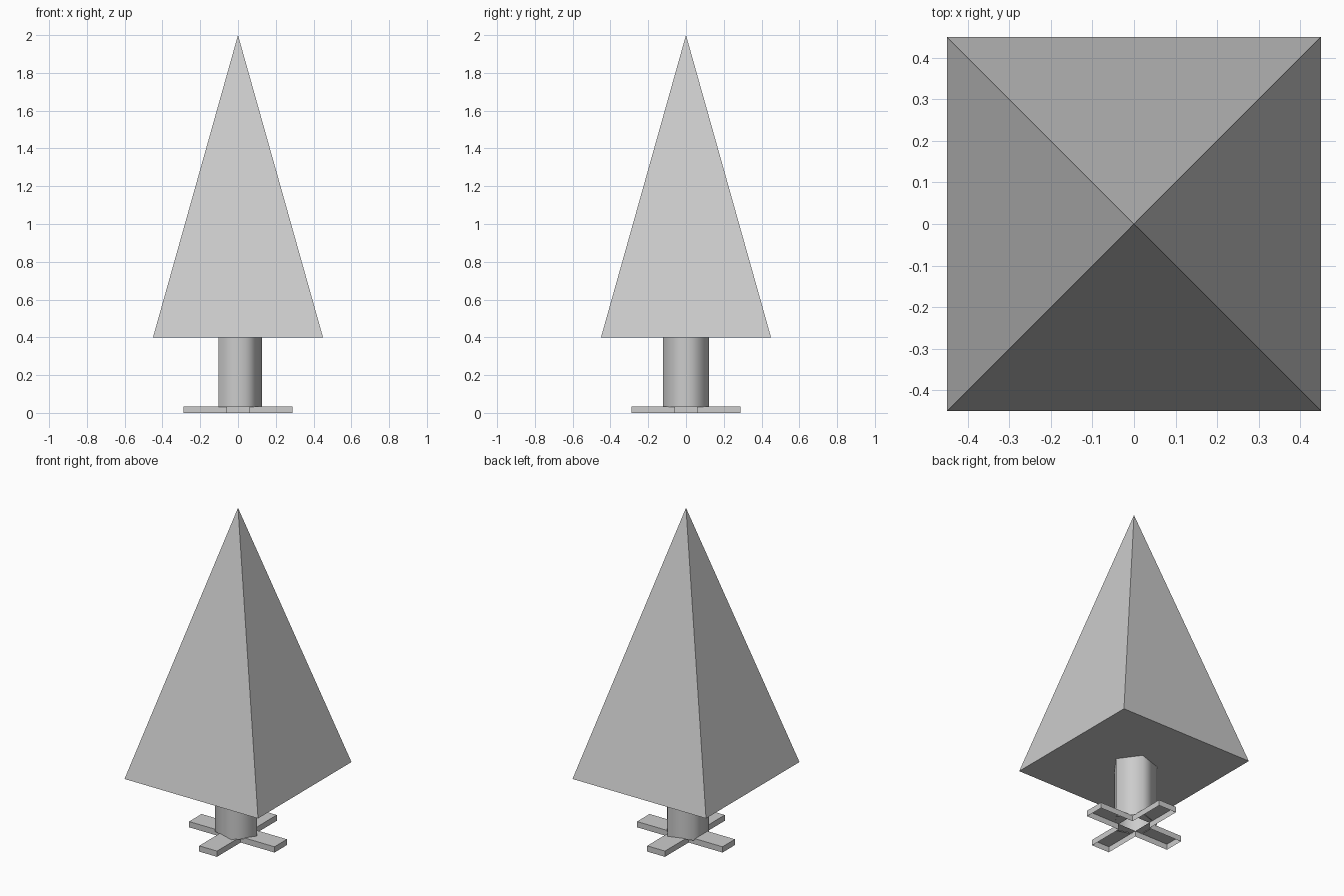
import bpy
import bmesh
from math import pi
from mathutils import Matrix, Vector

default = bpy.data.objects.get("Cube")
if default:
    bpy.data.objects.remove(default, do_unlink=True)

GREY = (0.604, 0.604, 0.604, 1.0)
mat = bpy.data.materials.new("light grey")
mat.use_nodes = True
mat.diffuse_color = GREY
mat.node_tree.nodes["Principled BSDF"].inputs["Base Color"].default_value = GREY


def add_object(name, bm, smooth=False):
    """Turn a bmesh into a named object with the grey material."""
    for face in bm.faces:
        face.smooth = smooth
    mesh = bpy.data.meshes.new(name)
    bm.to_mesh(mesh)
    bm.free()
    mesh.materials.append(mat)
    obj = bpy.data.objects.new(name, mesh)
    bpy.context.collection.objects.link(obj)
    return obj


def cone(name, sides, r1, r2, z0, z1, capped, turn=0.0, smooth=False):
    """Upright cone or tube between two heights."""
    bm = bmesh.new()
    place = Matrix.Translation((0, 0, (z0 + z1) / 2)) @ Matrix.Rotation(turn, 4, "Z")
    bmesh.ops.create_cone(bm, cap_ends=capped, segments=sides, radius1=r1,
                          radius2=r2, depth=z1 - z0, matrix=place)
    bmesh.ops.remove_doubles(bm, verts=bm.verts, dist=0.0001)
    return add_object(name, bm, smooth)


# Foliage: a tall square pyramid
HALF = 0.45
cone("foliage", 4, HALF * 2 ** 0.5, 0, 0.4, 2.0, True, turn=pi / 4)

# Trunk: open five-sided tube, smooth shaded, one corner towards +x
trunk = cone("trunk", 5, 0.128, 0.128, 0.03, 0.4, False, smooth=True)
corner = max(trunk.data.vertices, key=lambda v: v.co.x).co
trunk.data.transform(Matrix.Rotation(-Vector((1, 0)).angle_signed(corner.xy) * -1, 4, "Z"))

# Stand: four hollow arms, open underneath and in the middle
INNER, OUTER, TOP = 0.06, 0.288, 0.035
bm = bmesh.new()
for quarter in range(4):
    spin = Matrix.Rotation(quarter * pi / 2, 4, "Z")
    outline = [(INNER, -INNER), (OUTER, -INNER), (OUTER, INNER), (INNER, INNER)]
    upper = [bm.verts.new(spin @ Vector((x, y, TOP))) for x, y in outline]
    lower = [bm.verts.new(spin @ Vector((x, y, 0))) for x, y in outline]
    bm.faces.new(upper)
    for i in range(3):
        bm.faces.new((lower[i], lower[i + 1], upper[i + 1], upper[i]))
bmesh.ops.remove_doubles(bm, verts=bm.verts, dist=0.0001)
add_object("stand", bm)
